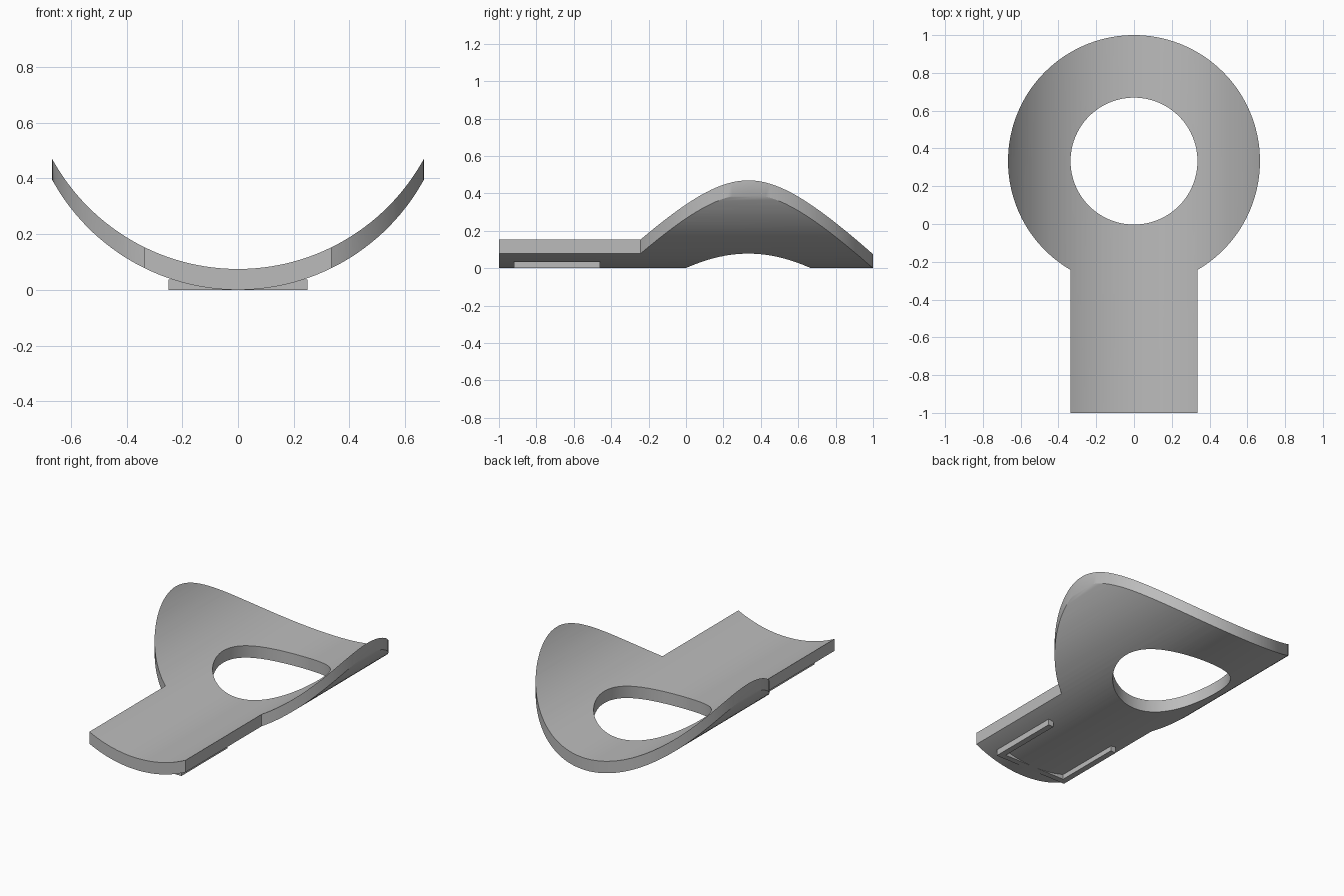
import bpy
import bmesh
import math

default_cube = bpy.data.objects.get("Cube")
if default_cube:
    bpy.data.objects.remove(default_cube, do_unlink=True)

ARC = 0.761      # radius of the curved cross-section
THICK = 0.075
RING_Y = 0.333
RING_R = 0.667
HOLE_R = 0.336
HALF_W = 0.335   # half width of the handle

grey = bpy.data.materials.new("plain grey")
grey.use_nodes = True
grey.diffuse_color = (0.5, 0.5, 0.5, 1)
grey.node_tree.nodes["Principled BSDF"].inputs["Base Color"].default_value = (0.5, 0.5, 0.5, 1)


def prism(name, points, shift):
    """Extrude a closed outline of 3D points along a vector."""
    bm = bmesh.new()
    face = bm.faces.new([bm.verts.new(p) for p in points])
    result = bmesh.ops.extrude_face_region(bm, geom=[face])
    top = [v for v in result["geom"] if isinstance(v, bmesh.types.BMVert)]
    bmesh.ops.translate(bm, verts=top, vec=shift)
    bmesh.ops.recalc_face_normals(bm, faces=bm.faces)
    mesh = bpy.data.meshes.new(name)
    bm.to_mesh(mesh)
    bm.free()
    mesh.materials.append(grey)
    obj = bpy.data.objects.new(name, mesh)
    bpy.context.collection.objects.link(obj)
    return obj


def cut(obj, cutter, operation):
    mod = obj.modifiers.new("cut", "BOOLEAN")
    mod.operation = operation
    mod.solver = "EXACT"
    mod.object = cutter
    bpy.context.view_layer.objects.active = obj
    bpy.ops.object.modifier_apply(modifier=mod.name)
    bpy.data.objects.remove(cutter, do_unlink=True)


def arc_points(radius, start, end, steps):
    return [(radius * math.cos(start + (end - start) * i / steps),
             RING_Y + radius * math.sin(start + (end - start) * i / steps), -1)
            for i in range(steps + 1)]


# Curved sheet: one arc, offset straight up by the thickness
spread = math.asin(0.71 / ARC)
angles = [spread * (i / 32 - 1) for i in range(65)]
lower = [(ARC * math.sin(a), -1.2, ARC * (1 - math.cos(a))) for a in angles]
upper = [(x, y, z + THICK) for x, y, z in reversed(lower)]
plate = prism("curved_plate", lower + upper, (0, 2.4, 0))

# Keyhole outline: round head joined to a straight handle
neck = -math.acos(HALF_W / RING_R)
outline = arc_points(RING_R, neck, math.pi - neck, 120)
outline += [(-HALF_W, -1, -1), (HALF_W, -1, -1)]
cut(plate, prism("outline_cutter", outline, (0, 0, 3)), "INTERSECT")

# Round opening through the head
hole = arc_points(HOLE_R, 0, math.tau, 96)[:-1]
cut(plate, prism("hole_cutter", hole, (0, 0, 3)), "DIFFERENCE")

# Three-sided rail under the handle, open towards the head
rail = [(-0.25, -0.46), (-0.25, -0.92), (0.25, -0.92), (0.25, -0.46),
        (0.213, -0.46), (0.213, -0.883), (-0.213, -0.883), (-0.213, -0.46)]
prism("underside_rail", [(x, y, 0) for x, y in rail], (0, 0, 0.037))

bpy.ops.object.select_all(action="DESELECT")
plate.select_set(True)
bpy.context.view_layer.objects.active = plate
bpy.ops.object.shade_smooth_by_angle(angle=math.radians(30))
